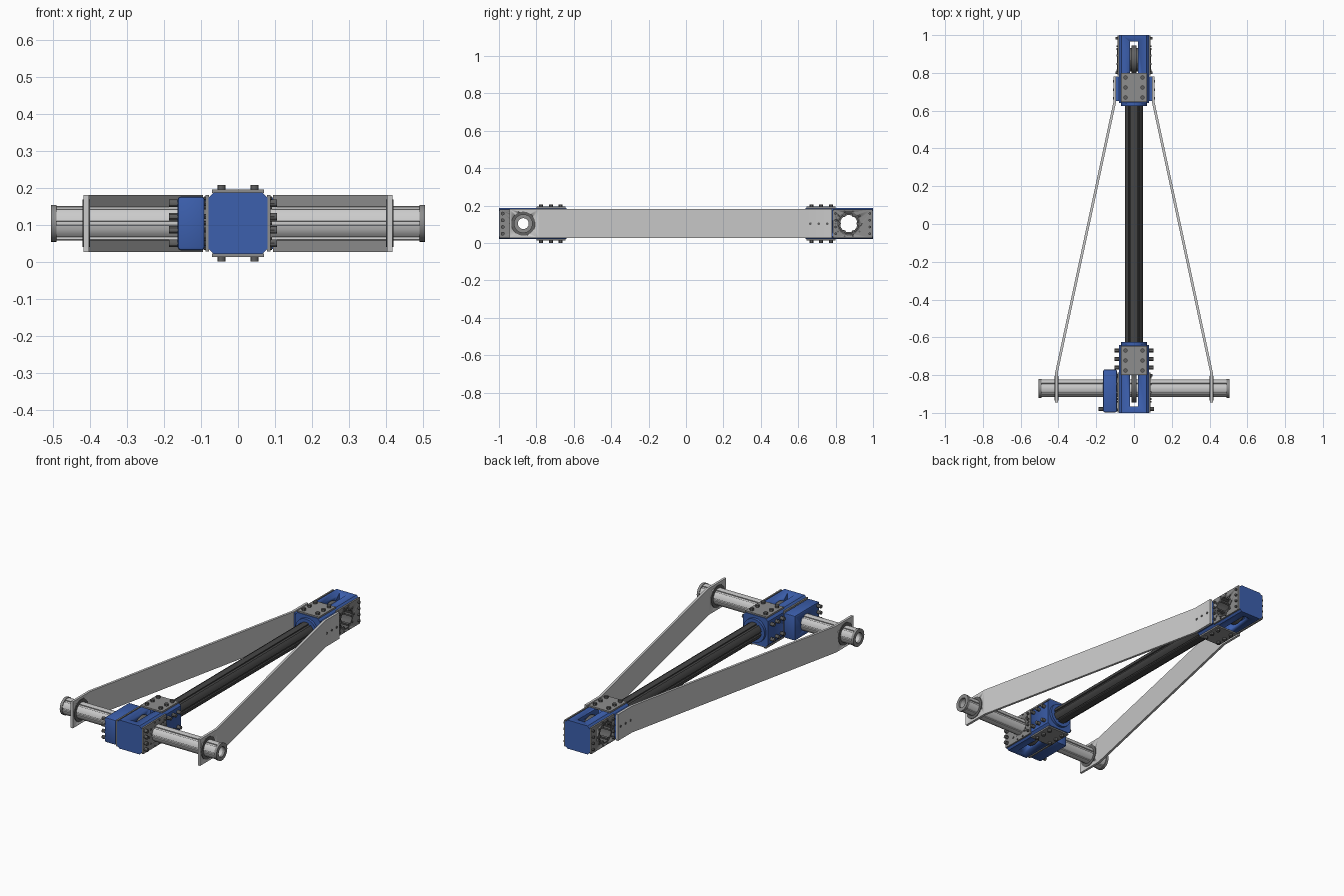
import bpy, bmesh
from math import sin, cos, radians, tau
from mathutils import Matrix, Vector

cube = bpy.data.objects.get("Cube")
if cube:
    bpy.data.objects.remove(cube, do_unlink=True)

MID = 0.104      # height of both tube axes
AXLE = 0.87      # distance of the hubs from the centre


def material(name, rgb):
    m = bpy.data.materials.new(name)
    m.use_nodes = True
    m.diffuse_color = (*rgb, 1)
    m.node_tree.nodes["Principled BSDF"].inputs["Base Color"].default_value = (*rgb, 1)
    return m


BLUE = material("anodised blue", (0.045, 0.115, 0.42))
LIGHT = material("light aluminium", (0.6, 0.6, 0.6))
GREY = material("plate grey", (0.27, 0.27, 0.27))
DARK = material("dark tube", (0.06, 0.06, 0.06))
STEEL = material("bolt steel", (0.12, 0.12, 0.12))


def finish(name, bm, mat):
    bmesh.ops.recalc_face_normals(bm, faces=bm.faces)
    me = bpy.data.meshes.new(name)
    bm.to_mesh(me)
    bm.free()
    me.materials.append(mat)
    ob = bpy.data.objects.new(name, me)
    bpy.context.collection.objects.link(ob)
    bpy.ops.object.select_all(action='DESELECT')
    ob.select_set(True)
    bpy.context.view_layer.objects.active = ob
    bpy.ops.object.shade_smooth_by_angle(angle=radians(30))
    return ob


def place(axis, u, v, w):
    """Profile coordinates u, v and distance w along the axis."""
    return {'x': (w, u, v), 'y': (u, w, v), 'z': (u, v, w)}[axis]


def extrude(name, pts, axis, lo, hi, mat, inner=None):
    """Extrude a profile; a matching inner profile makes it hollow."""
    bm = bmesh.new()
    n = len(pts)
    loops = [[bm.verts.new(place(axis, u, v, w)) for u, v in p]
             for p in ([pts, inner] if inner else [pts]) for w in (lo, hi)]
    strips = [(0, 1)] + ([(2, 3), (0, 2), (1, 3)] if inner else [])
    for a, b in strips:
        for i in range(n):
            j = (i + 1) % n
            bm.faces.new((loops[a][i], loops[a][j], loops[b][j], loops[b][i]))
    if not inner:
        bm.faces.new(loops[0])
        bm.faces.new(loops[1])
    return finish(name, bm, mat)


def box(name, x, y, z, mat, bevel=0):
    bm = bmesh.new()
    bmesh.ops.create_cube(bm, size=1)
    for v in bm.verts:
        v.co = Vector([r[0] if c < 0 else r[1] for c, r in zip(v.co, (x, y, z))])
    if bevel:
        bmesh.ops.bevel(bm, geom=bm.edges[:], offset=bevel, segments=2,
                        profile=0.5, affect='EDGES')
    return finish(name, bm, mat)


def ring(r, c=(0, MID), n=48):
    return [(c[0] + r * cos(tau * i / n), c[1] + r * sin(tau * i / n)) for i in range(n)]


def fluted(r, depth, c=(0, MID), lobes=6):
    """Circle with narrow grooves; eight points per lobe, matching ring()."""
    pts = []
    for k in range(lobes):
        for deg, d in ((-30, depth), (-24, depth), (-22, 0), (-8, 0),
                       (8, 0), (22, 0), (24, depth), (29.9, depth)):
            a = radians(deg + 60 * k + 30)
            pts.append((c[0] + (r - d) * cos(a), c[1] + (r - d) * sin(a)))
    return pts


def cut(ob, cutter):
    mod = ob.modifiers.new("cut", 'BOOLEAN')
    mod.operation, mod.solver, mod.object = 'DIFFERENCE', 'EXACT', cutter
    bpy.ops.object.select_all(action='DESELECT')
    bpy.context.view_layer.objects.active = ob
    ob.select_set(True)
    bpy.ops.object.modifier_apply(modifier=mod.name)
    bpy.data.objects.remove(cutter, do_unlink=True)


def bore(ob, y, r):
    cut(ob, extrude("bore", ring(r, (y, MID)), 'x', -0.7, 0.7, STEEL))


def bolts(name, spots, axis, r=0.011, length=0.014):
    """One object holding a group of bolt heads centred on the spots."""
    turn = {'x': Matrix.Rotation(tau / 4, 4, 'Y'), 'z': Matrix()}[axis]
    bm = bmesh.new()
    for s in spots:
        bmesh.ops.create_cone(bm, cap_ends=True, segments=12, radius1=r, radius2=r,
                              depth=length, matrix=Matrix.Translation(s) @ turn)
    return finish(name, bm, STEEL)


def chamfered(hw, hh, c):
    return [(-hw + c, MID - hh), (hw - c, MID - hh), (hw, MID - hh + c), (hw, MID + hh - c),
            (hw - c, MID + hh), (-hw + c, MID + hh), (-hw, MID + hh - c), (-hw, MID - hh + c)]


ROWS = (0.05, 0.086, 0.122, 0.158)

# Blue end housings with their pulleys, cover plates and bolts
for end, s, hole in (("front", -1, 0.038), ("rear", 1, 0.06)):
    def span(a, b):
        return tuple(sorted((s * a, s * b)))
    housing = extrude(end + "_housing", chamfered(0.08, 0.083, 0.015), 'y', *span(0.64, 1), BLUE)
    cut(housing, box("slot", (-0.022, 0.022), span(0.775, 0.965), (-1, 1), BLUE))
    bore(housing, s * AXLE, hole)
    collar = extrude(end + "_collar", ring(0.068), 'y', *span(0.625, 0.645), BLUE)
    hub = (s * AXLE, MID)
    extrude(end + "_pulley", ring(0.075, hub), 'x', -0.012, 0.012, STEEL, ring(0.046, hub))
    for side, d in (("left", 1), ("right", -1)):
        plate = box(f"{end}_{side}_side_plate", tuple(sorted((d * 0.079, d * 0.088))),
                    span(0.785, 0.998), (0.028, 0.18), GREY)
        bore(plate, s * AXLE, hole)
        spots = [(d * 0.09, s * y, z) for y in (0.8, 0.983) for z in ROWS]
        bolts(f"{end}_{side}_plate_bolts", spots, 'x', 0.007, 0.016)
        bolts(f"{end}_{side}_hub_bolts", [(d * 0.088, y, z) for y, z in ring(0.071, hub, 10)],
              'x', 0.005, 0.008)
    for level, d in (("top", 1), ("bottom", -1)):
        z = MID + d * 0.0865
        box(f"{end}_{level}_plate", (-0.07, 0.07), span(0.645, 0.8),
            (z - 0.0045, z + 0.0045), GREY)
        bolts(f"{end}_{level}_bolts", [(x, s * y, MID + d * 0.0965) for x in (-0.045, 0.045)
                                       for y in (0.67, 0.722, 0.775)], 'z')

# Splined hub left open in the rear housing
rear = (AXLE, MID)
extrude("rear_hub", ring(0.063, rear), 'x', -0.09, 0.09, STEEL, fluted(0.054, 0.012, rear))

# Gearbox cover beside the front housing
gearbox = box("gearbox_cover", (-0.163, -0.09), (-0.997, -0.77), (0.031, 0.176), BLUE, 0.008)
bore(gearbox, -AXLE, 0.038)
bolts("gearbox_bolts", [(-0.172, -0.98, z) for z in ROWS], 'x', 0.01, 0.03)
bolts("front_left_screws", [(0.094, -0.98, z) for z in ROWS], 'x', 0.01, 0.024)
for side, d in (("left", 1), ("right", -1)):
    bolts(f"front_{side}_clamp_bolts", [(d * 0.09, -y, z) for y in (0.67, 0.715, 0.76)
                                        for z in (0.06, 0.148)], 'x', 0.01, 0.026)

# Dark spine tube and light cross tube
extrude("spine_tube", fluted(0.049, 0.007), 'y', -0.66, 0.66, DARK)
front = (-AXLE, MID)
extrude("cross_tube", fluted(0.047, 0.006, front), 'x', -0.495, 0.495, LIGHT,
        ring(0.031, front))

# Bent side arms with bearings and end collars, mirrored
for side, d in (("left", 1), ("right", -1)):
    path = [(0.417, -0.945), (0.417, -0.785), (0.108, 0.65), (0.108, 0.78),
            (0.094, 0.78), (0.094, 0.65), (0.403, -0.785), (0.403, -0.945)]
    arm = extrude(side + "_arm", [(d * x, y) for x, y in path], 'z', 0.027, 0.181, LIGHT)
    bore(arm, -AXLE, 0.06)
    lo, hi = sorted((d * 0.4, d * 0.42))
    extrude(side + "_bearing", ring(0.064, front), 'x', lo, hi, STEEL, ring(0.045, front))
    lo, hi = sorted((d * 0.49, d * 0.505))
    extrude(side + "_end_collar", ring(0.05, front), 'x', lo, hi, GREY, ring(0.029, front))
    box(side + "_arm_spacer", tuple(sorted((d * 0.078, d * 0.096))), (0.65, 0.78),
        (0.035, 0.173), BLUE)
    bolts(side + "_arm_bolts", [(d * 0.108, y, MID) for y in (0.665, 0.71, 0.755)],
          'x', 0.007, 0.006)
